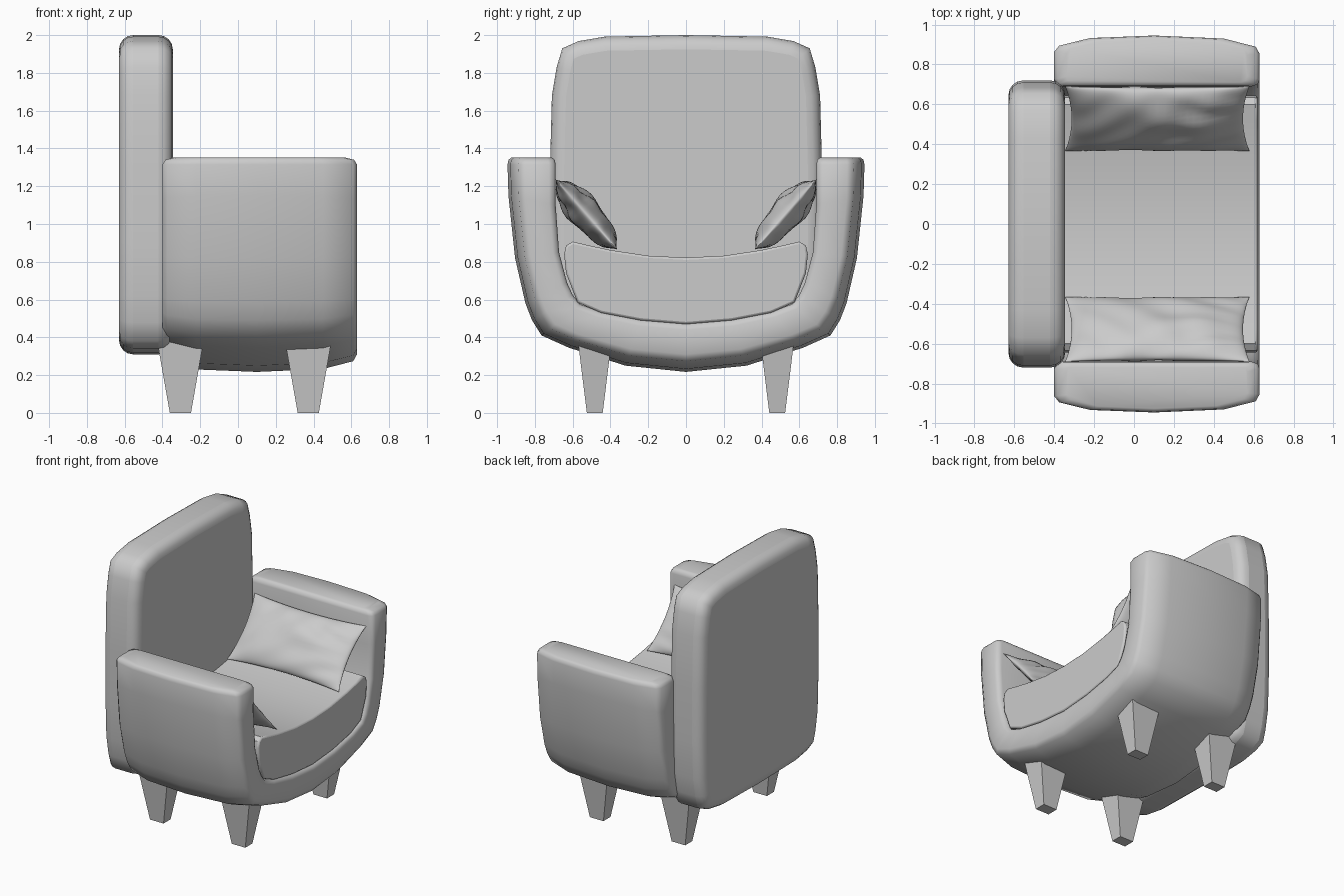
import bpy, bmesh, math
from mathutils import Vector

if "Cube" in bpy.data.objects:
    bpy.data.objects.remove(bpy.data.objects["Cube"])


def make(name, verts, faces, angle=None, bevel=0, segs=3, limit=50):
    bm = bmesh.new()
    vs = [bm.verts.new(v) for v in verts]
    for f in faces:
        bm.faces.new([vs[i] for i in f])
    bmesh.ops.remove_doubles(bm, verts=bm.verts, dist=1e-4)
    bmesh.ops.recalc_face_normals(bm, faces=bm.faces)
    me = bpy.data.meshes.new(name)
    bm.to_mesh(me)
    bm.free()
    ob = bpy.data.objects.new(name, me)
    bpy.context.collection.objects.link(ob)
    if bevel:
        mod = ob.modifiers.new("Bevel", 'BEVEL')
        mod.width, mod.segments = bevel, segs
        mod.limit_method, mod.angle_limit = 'ANGLE', math.radians(limit)
    if angle:
        bpy.ops.object.select_all(action='DESELECT')
        ob.select_set(True)
        bpy.context.view_layer.objects.active = ob
        bpy.ops.object.shade_smooth_by_angle(angle=math.radians(angle))
    return ob


def loft(rings):
    # skin equal-length closed rings and cap both ends
    n = len(rings[0])
    faces = [(r * n + i, r * n + (i + 1) % n, (r + 1) * n + (i + 1) % n, (r + 1) * n + i)
             for r in range(len(rings) - 1) for i in range(n)]
    last = (len(rings) - 1) * n
    faces += [tuple(range(n)), tuple(range(last, last + n))]
    return [v for ring in rings for v in ring], faces


def mirror_outline(half):
    # half outline runs from y=0 top to y=0 bottom on the +y side
    return half + [(-y, z) for y, z in reversed(half) if y > 0]


# U-shaped arm shell: (inner y, inner z, outer y, outer z) stations
stations = [(.69, 1.315, .945, 1.315), (.69, 1.1, .94, 1.15), (.672, .85, .905, .82),
            (.63, .69, .85, .58), (.60, .625, .815, .49), (.56, .575, .765, .41),
            (.45, .535, .62, .345), (.24, .495, .32, .25), (0, .475, 0, .217)]
section = [(-.37, 0), (.59, 0), (.62, .04), (.63, .14), (.63, .64), (.61, .78), (.45, .94),
           (.1, 1), (-.22, .95), (-.375, .80), (-.40, .68), (-.40, .14), (-.39, .04)]


def shell_ring(s, sx=1.0, st=1.0):
    ring = []
    for x, t in section:
        x, t = .115 + (x - .115) * sx, .5 + (t - .5) * st
        ring.append((x, s[0] + (s[2] - s[0]) * t, s[1] + (s[3] - s[1]) * t))
    return ring


half = [shell_ring((.69, 1.352, .945, 1.352), .88, .84),
        shell_ring((.69, 1.34, .945, 1.34), .97, .96)]
half += [shell_ring(s) for s in stations]
rings = half + [[(x, -y, z) for x, y, z in r] for r in reversed(half[:-1])]
make("arm_shell", *loft(rings), angle=60)

# Backrest: softened slab
back = mirror_outline([(0, 2.0), (.43, 1.992), (.57, 1.968), (.655, 1.93), (.685, 1.83),
                       (.71, 1.68), (.72, 1.3), (.72, .9), (.71, .62), (.685, .48),
                       (.655, .38), (.57, .342), (.43, .318), (0, .31)])
make("backrest", *loft([[(x, y, z) for y, z in back] for x in (-.63, -.345)]),
     angle=50, bevel=.075, segs=4, limit=60)

# Seat cushion: dished block
seat = mirror_outline([(0, .822), (.2, .832), (.4, .862), (.52, .888), (.6, .907), (.635, .885),
                       (.645, .84), (.635, .74), (.575, .585), (.45, .53), (.24, .49), (0, .47)])
make("seat_cushion", *loft([[(x, y, z) for y, z in seat] for x in (-.36, .62)]),
     angle=35, bevel=.012, segs=2, limit=60)

# Tapered legs
for xn, cx in (("back", -.305), ("front", .372)):
    for yn, cy in (("left", -.483), ("right", .483)):
        rings = [[(cx + a * hx, cy + b * hy, z) for a, b in ((-1, -1), (1, -1), (1, 1), (-1, 1))]
                 for hx, hy, z in ((.056, .042, 0), (.13, .094, .42))]
        make(f"{xn}_{yn}_leg", *loft(rings))


# Pillows: pinched, slightly wrinkled and leaning on the arms
def pillow(name, side):
    nu, nv = 36, 24
    low, high = Vector((0, .365, .865)), Vector((0, .69, 1.235))
    mid, slope = (low + high) / 2, (high - low) / 2
    normal = Vector((0, -slope.z, slope.y)).normalized()
    verts, faces = [], []
    for face in (1, -1):
        base = len(verts)
        for i in range(nu + 1):
            for j in range(nv + 1):
                u, v = -math.cos(math.pi * i / nu), -math.cos(math.pi * j / nv)
                puff = max(0, (1 - u * u) * (1 - v * v))
                fold = .010 * math.sin(7 * u + 5 * v * u + 1) * math.sin(4 * v - 3 * u) \
                    + .006 * math.sin(11 * u * v + 5 * v)
                h = face * (.082 * puff ** .55 + fold * puff ** .5)
                x = .117 + .462 * u * (1 - .07 * (1 - v * v))
                p = mid + slope * v * (1 - .09 * (1 - u * u)) + normal * h
                verts.append((x, side * p.y, p.z))
        for i in range(nu):
            for j in range(nv):
                a = base + i * (nv + 1) + j
                faces.append((a, a + 1, a + nv + 2, a + nv + 1))
    make(name, verts, faces, angle=60)


pillow("left_pillow", -1)
pillow("right_pillow", 1)
